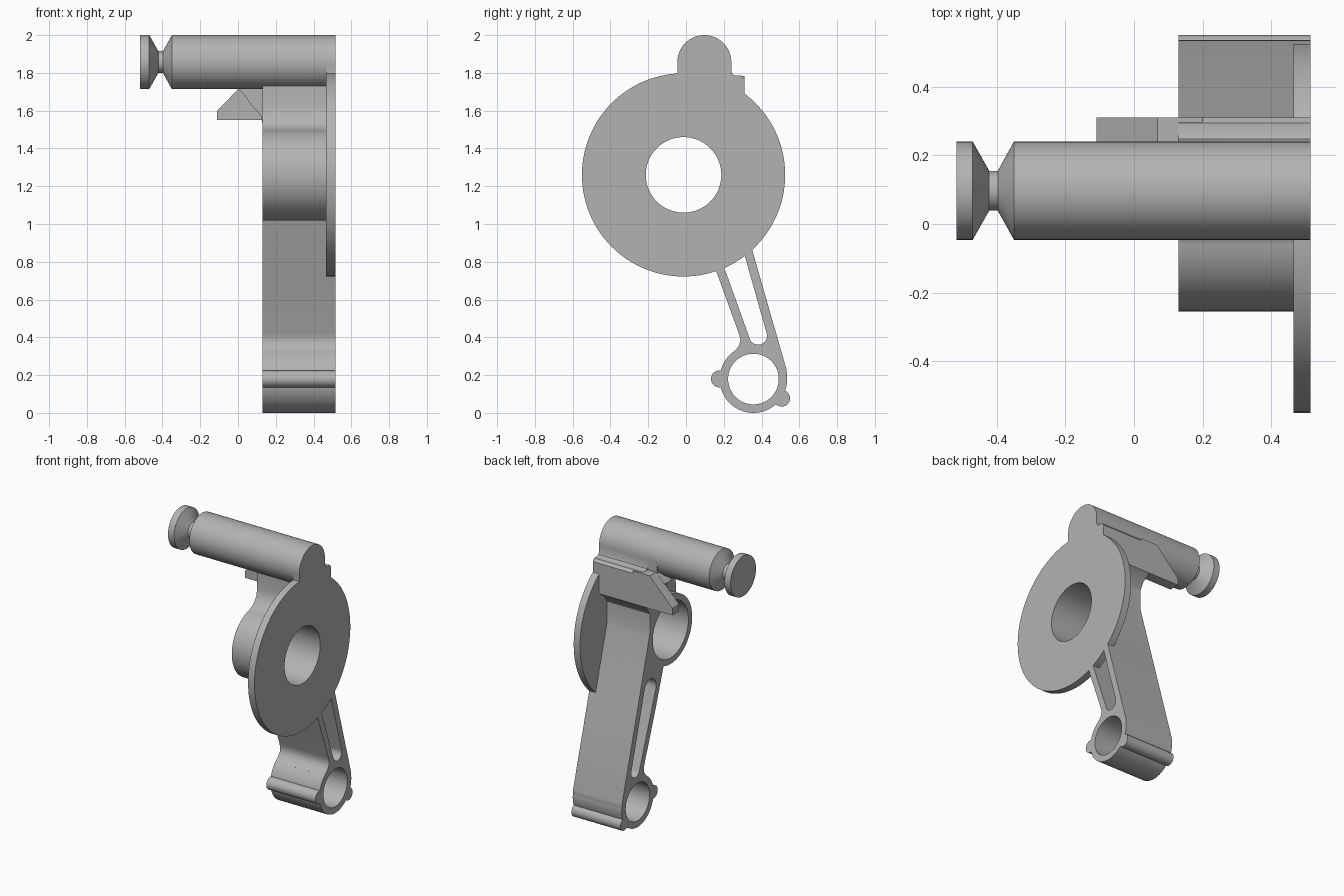
import bpy, bmesh
from math import sin, cos, pi, radians
from mathutils import Vector, Matrix

if "Cube" in bpy.data.objects:
    bpy.data.objects.remove(bpy.data.objects["Cube"])

grey = bpy.data.materials.new("plain grey")
grey.use_nodes = True
grey.diffuse_color = (0.45, 0.45, 0.45, 1)
grey.node_tree.nodes["Principled BSDF"].inputs["Base Color"].default_value = (0.45, 0.45, 0.45, 1)

HUB = (-0.013, 1.26)
EYE = (0.357, 0.179)
X0, X1 = 0.13, 0.515


def finish(name, bm):
    bmesh.ops.recalc_face_normals(bm, faces=bm.faces)
    mesh = bpy.data.meshes.new(name)
    bm.to_mesh(mesh)
    bm.free()
    mesh.materials.append(grey)
    obj = bpy.data.objects.new(name, mesh)
    bpy.context.collection.objects.link(obj)
    return obj


def prism(name, outline, start, end, axis="x"):
    """Extrude a closed outline (y,z along x, or x,z along y)."""
    def place(p, d):
        return (d, p[0], p[1]) if axis == "x" else (p[0], d, p[1])
    bm = bmesh.new()
    a = [bm.verts.new(place(p, start)) for p in outline]
    b = [bm.verts.new(place(p, end)) for p in outline]
    bm.faces.new(a)
    bm.faces.new(b[::-1])
    for i in range(len(a)):
        j = (i + 1) % len(a)
        bm.faces.new((a[i], b[i], b[j], a[j]))
    return finish(name, bm)


def arc(c, r, a0=0, a1=360, n=64):
    full = a1 - a0 == 360
    steps = n if full else n + 1
    return [(c[0] + r * cos(radians(a0 + (a1 - a0) * i / n)),
             c[1] + r * sin(radians(a0 + (a1 - a0) * i / n))) for i in range(steps)]


def lathe(name, profile, centre, n=64):
    """Spin an (x, radius) profile about an axis parallel to x."""
    bm = bmesh.new()
    rings = [[bm.verts.new((x, centre[0] + r * cos(2 * pi * i / n),
                            centre[1] + r * sin(2 * pi * i / n))) for i in range(n)]
             for x, r in profile]
    for a, b in zip(rings, rings[1:]):
        for i in range(n):
            j = (i + 1) % n
            bm.faces.new((a[i], a[j], b[j], b[i]))
    bm.faces.new(rings[0])
    bm.faces.new(rings[-1])
    return finish(name, bm)


def combine(target, other, operation):
    mod = target.modifiers.new(operation.lower(), "BOOLEAN")
    mod.operation = operation
    mod.solver = "EXACT"
    mod.object = other
    bpy.context.view_layer.objects.active = target
    bpy.ops.object.modifier_apply(modifier=mod.name)
    bpy.data.objects.remove(other)


# Arm with neck, back ledge and tapering strut
body = prism("lever_body", [
    HUB, (0.06, 1.05), (0.16, 0.75), (0.28, 0.42), (0.288, 0.39), (0.283, 0.36),
    (0.265, 0.335), (0.235, 0.31), EYE, (0.53, 0.18), (0.535, 0.2), (0.532, 0.23),
    (0.35, 0.865), (0.22, 1.32), (0.22, 1.46), (0.25, 1.51), (0.31, 1.55),
    (0.31, 1.765), (0.295, 1.785), (0.265, 1.785), (0.247, 1.792), (0.24, 1.81),
    (0.24, 1.857), (0.095, 1.857), (0.03, 1.76), (0.03, 1.62), (0.02, 1.57),
    (-0.01, 1.525), (-0.06, 1.495)], X0, X1)

# Hub, flange, lower eye and its two ribs
parts = [
    prism("hub", arc(HUB, 0.242), X0, X1),
    prism("flange", arc(HUB, 0.538, n=112), 0.465, X1),
    prism("eye", arc(EYE, 0.179), X0, X1),
    prism("front_rib", arc((0.177, 0.18), 0.045, n=32), X0, X1),
    prism("back_rib", arc((0.507, 0.077), 0.044, n=32), X0, X1),
    prism("flange_bridge", [(-0.045, 1.7), (0.24, 1.7), (0.24, 1.857), (-0.045, 1.857)], 0.465, X1),
    # Catch reaching sideways under the pin, with a curved web
    prism("catch", [(-0.11, 1.55), (-0.11, 1.6), (0.068, 1.783), (0.2, 1.783), (0.2, 1.55)],
          0.235, 0.31, "y"),
    prism("catch_web", [(0.0, 1.715), (0.03, 1.69), (0.07, 1.63), (0.12, 1.575), (0.13, 1.53),
                        (0.2, 1.53), (0.2, 1.85), (0.06, 1.85), (0.06, 1.775)], 0.16, 0.24, "y"),
    # Pin with a waisted groove near its free end
    lathe("pin", [(-0.518, 0.143), (-0.47, 0.143), (-0.422, 0.058), (-0.397, 0.058),
                  (-0.35, 0.143), (X1, 0.143)], (0.097, 1.857)),
]
for part in parts:
    combine(body, part, "UNION")

# Through holes: bore, eye hole and rounded slot
slot = arc((0.215, 0.93), 0.066, 17, 200, 20) + arc((0.382, 0.408), 0.047, 200, 377, 20)
for cutter in (prism("bore", arc(HUB, 0.2), 0, 0.6),
               prism("eye_hole", arc(EYE, 0.134), 0, 0.6),
               prism("slot", slot, 0, 0.464)):
    combine(body, cutter, "DIFFERENCE")
# The slot is open below the flange rim only
lower = [p for p in arc(HUB, 0.5385, 285, 320, 24)]
flange_slot = prism("flange_slot", slot, 0.4, 0.6)
rim = prism("rim", arc(HUB, 0.538, n=112), 0.3, 0.7)
combine(flange_slot, rim, "DIFFERENCE")
combine(body, flange_slot, "DIFFERENCE")

# Smooth shading with sharp edges kept
bpy.ops.object.select_all(action="DESELECT")
body.select_set(True)
bpy.context.view_layer.objects.active = body
bpy.ops.object.shade_smooth_by_angle(angle=radians(30))
